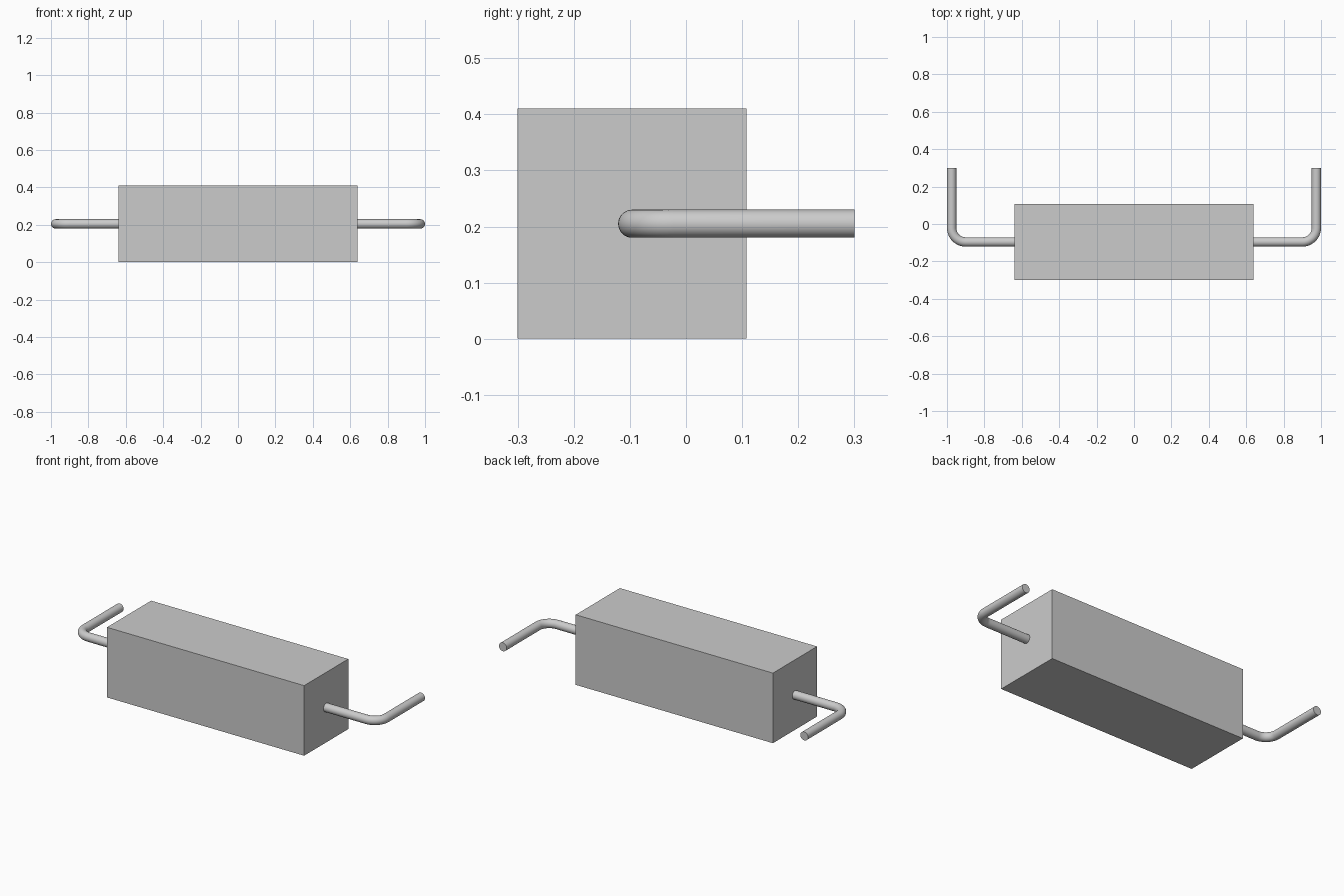
import bpy, bmesh
from math import sin, cos, pi, radians
from mathutils import Vector

if "Cube" in bpy.data.objects:
    bpy.data.objects.remove(bpy.data.objects["Cube"])

CY, CZ = -0.096, 0.205      # axis of the body and leads
R, BEND = 0.025, 0.075      # lead radius, bend centreline radius
LEAD_X, TIP_Y = 0.975, 0.30
SIDES, STEPS = 32, 12


def finish(bm, name):
    bmesh.ops.recalc_face_normals(bm, faces=bm.faces)
    mesh = bpy.data.meshes.new(name)
    bm.to_mesh(mesh)
    bm.free()
    obj = bpy.data.objects.new(name, mesh)
    bpy.context.collection.objects.link(obj)
    return obj


def lead(name, side):
    # path stations: (x, y, heading angle), straight - bend - straight
    path = [(0.638, CY, 0.0)]
    for i in range(STEPS + 1):
        a = pi / 2 * i / STEPS
        path.append((LEAD_X - BEND + BEND * sin(a), CY + BEND - BEND * cos(a), a))
    path.append((LEAD_X, TIP_Y, pi / 2))
    bm = bmesh.new()
    rings = []
    for x, y, a in path:
        out = Vector((sin(a), -cos(a), 0))
        ring = []
        for k in range(SIDES):
            t = 2 * pi * k / SIDES
            p = Vector((x, y, CZ)) + out * (R * cos(t)) + Vector((0, 0, R * sin(t)))
            p.x *= side
            ring.append(bm.verts.new(p))
        rings.append(ring)
    for a, b in zip(rings, rings[1:]):
        for k in range(SIDES):
            n = (k + 1) % SIDES
            bm.faces.new((a[k], a[n], b[n], b[k]))
    bm.faces.new(rings[0])
    bm.faces.new(rings[-1])
    obj = finish(bm, name)
    bpy.ops.object.select_all(action='DESELECT')
    obj.select_set(True)
    bpy.context.view_layer.objects.active = obj
    bpy.ops.object.shade_smooth_by_angle(angle=radians(35))


# rectangular body
bm = bmesh.new()
bmesh.ops.create_cube(bm, size=1)
bmesh.ops.scale(bm, vec=(1.276, 0.408, 0.41), verts=bm.verts)
bmesh.ops.translate(bm, vec=(0, CY, CZ), verts=bm.verts)
finish(bm, "body")

# bent wire leads at each end
lead("right_lead", 1)
lead("left_lead", -1)
